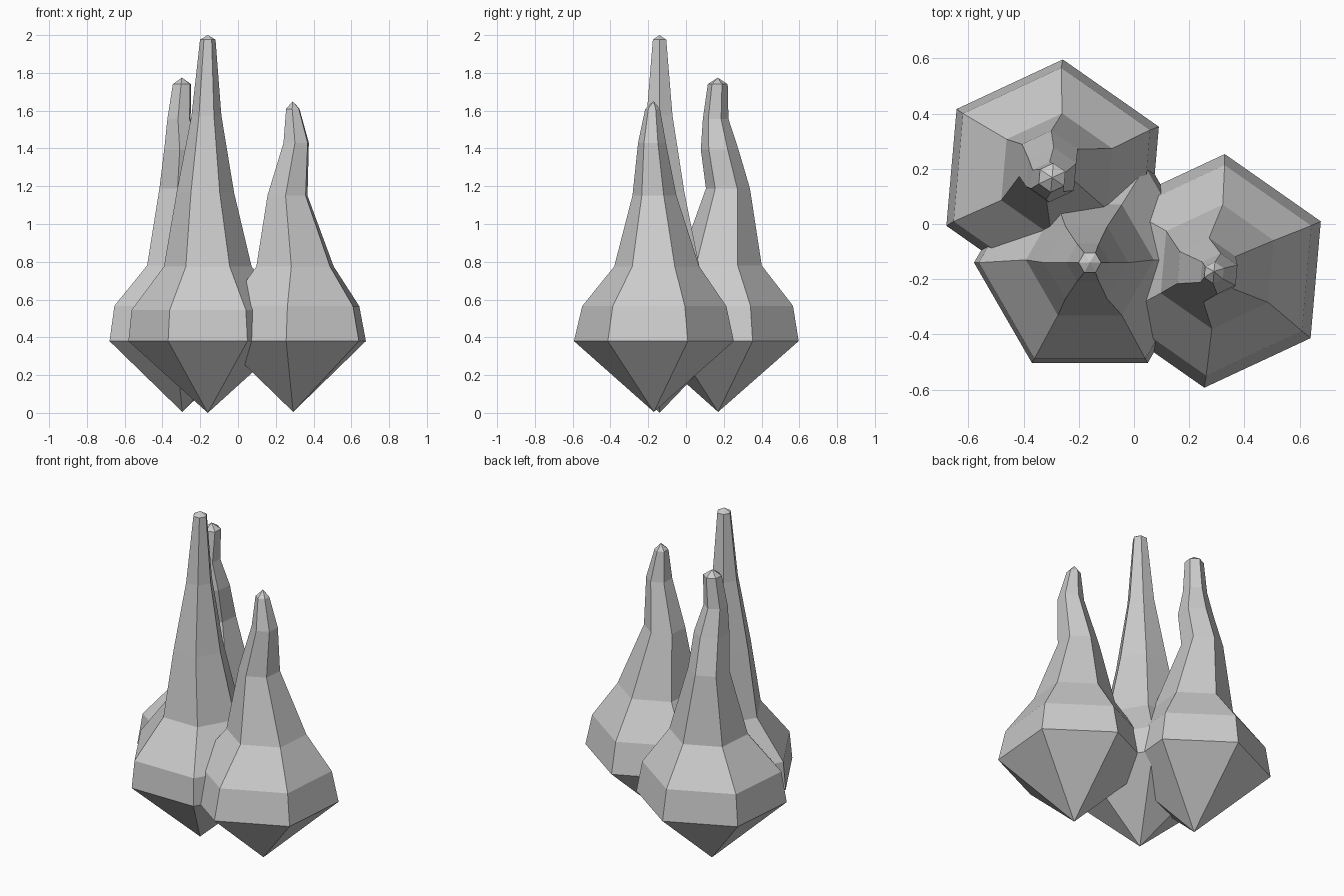
import bpy, bmesh
from math import cos, sin, radians


def spire(name, turn, foot, rings, tip, sides=6):
    """Faceted shard: pointed foot, stacked (x, y, z, radius) rings, pointed tip."""
    bm = bmesh.new()
    loops = []
    for x, y, z, r in rings:
        angles = [radians(turn + 360 * i / sides) for i in range(sides)]
        loops.append([bm.verts.new((x + r * cos(a), y + r * sin(a), z)) for a in angles])
    low, high = bm.verts.new(foot), bm.verts.new(tip)
    for i in range(sides):
        j = (i + 1) % sides
        bm.faces.new((low, loops[0][j], loops[0][i]))
        bm.faces.new((high, loops[-1][i], loops[-1][j]))
        for a, b in zip(loops, loops[1:]):
            bm.faces.new((a[i], a[j], b[j], b[i]))
    bmesh.ops.recalc_face_normals(bm, faces=bm.faces)
    mesh = bpy.data.meshes.new(name)
    bm.to_mesh(mesh)
    bm.free()
    obj = bpy.data.objects.new(name, mesh)
    bpy.context.collection.objects.link(obj)


# Tall front spire
spire("tall_spire", 0, (-0.16, -0.14, 0.0), [
    (-0.16, -0.14, 0.38, 0.42),
    (-0.16, -0.14, 0.545, 0.403),
    (-0.16, -0.13, 0.775, 0.232),
    (-0.173, -0.14, 1.167, 0.152),
    (-0.167, -0.14, 1.575, 0.079),
    (-0.16, -0.14, 1.976, 0.041),
], (-0.16, -0.14, 2.0))

# Crooked rear spire
spire("rear_spire", 25, (-0.295, 0.17, 0.005), [
    (-0.295, 0.173, 0.38, 0.425),
    (-0.298, 0.175, 0.567, 0.393),
    (-0.28, 0.18, 0.78, 0.222),
    (-0.31, 0.222, 1.188, 0.117),
    (-0.30, 0.178, 1.395, 0.1),
    (-0.312, 0.157, 1.557, 0.068),
    (-0.297, 0.168, 1.74, 0.053),
], (-0.297, 0.168, 1.775))

# Short right spire
spire("right_spire", 25, (0.292, -0.17, 0.005), [
    (0.292, -0.17, 0.38, 0.425),
    (0.295, -0.168, 0.565, 0.383),
    (0.302, -0.155, 0.775, 0.226),
    (0.262, -0.167, 1.15, 0.117),
    (0.308, -0.18, 1.43, 0.074),
    (0.29, -0.177, 1.61, 0.039),
], (0.29, -0.172, 1.65))
